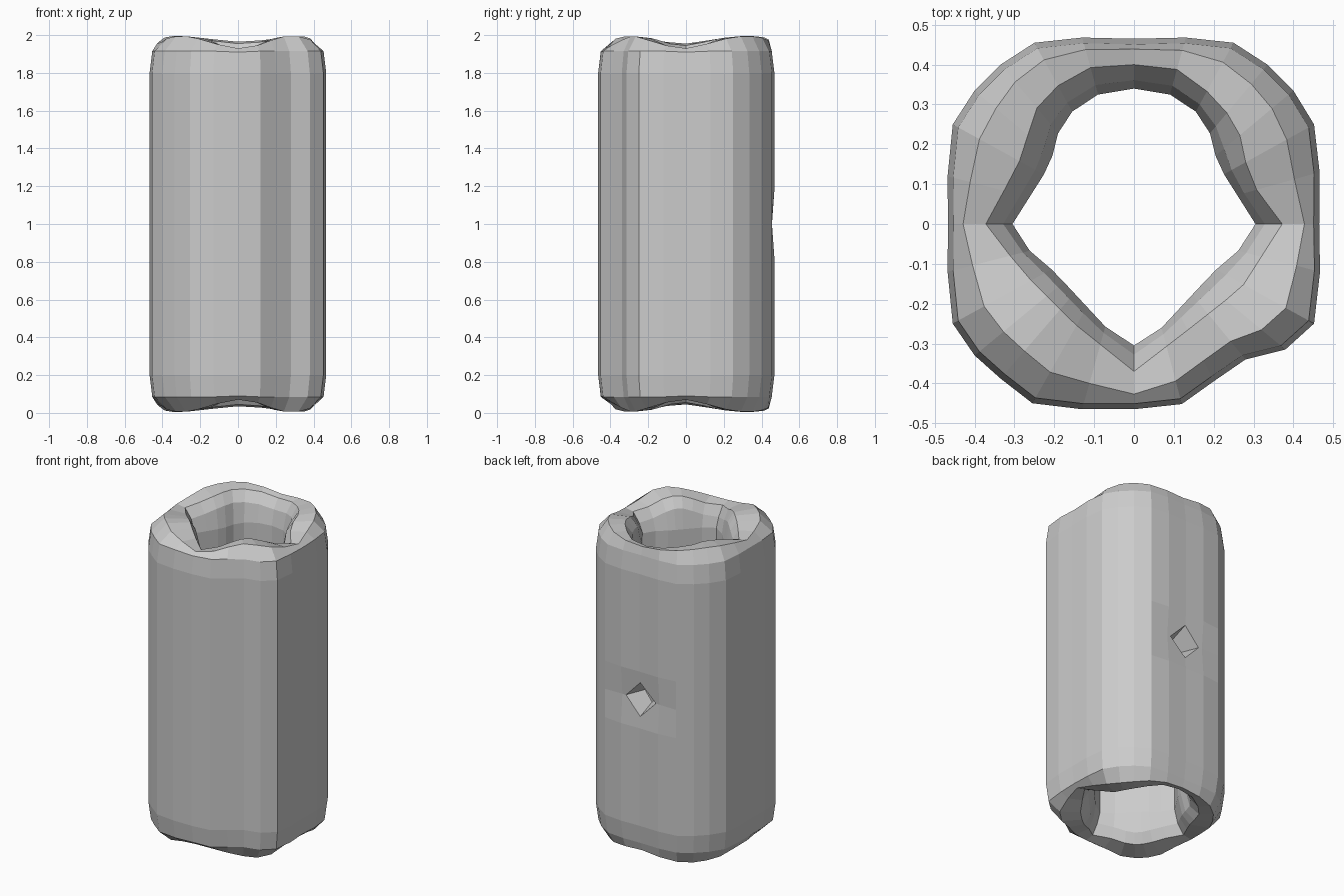
import bpy, bmesh, math
from mathutils import Vector
from mathutils.geometry import intersect_line_line_2d

if "Cube" in bpy.data.objects:
    bpy.data.objects.remove(bpy.data.objects["Cube"])

# Plan profiles (x, y), counter-clockwise from the front
OUTER = [(0, -.465), (.12, -.452), (.20, -.395), (.28, -.34), (.38, -.315), (.452, -.25),
         (.467, -.12), (.465, 0), (.466, .13), (.452, .25), (.40, .335), (.335, .40),
         (.25, .455), (.13, .468), (0, .465), (-.13, .468), (-.25, .455), (-.335, .40),
         (-.40, .335), (-.455, .25), (-.468, .12), (-.467, 0), (-.468, -.12),
         (-.455, -.25), (-.40, -.33), (-.335, -.388), (-.255, -.45), (-.13, -.465)]
RIM = [(0, -.37), (.13, -.27), (.27, -.16), (.372, 0), (.29, .11), (.26, .25),
       (.135, .385), (0, .40), (-.15, .39), (-.245, .29), (-.29, .15), (-.372, 0),
       (-.28, -.12), (-.15, -.25)]
BORE = [(0, -.305), (.065, -.265), (.2, -.12), (.27, -.06), (.305, 0), (.21, .15),
        (.185, .25), (.12, .32), (0, .34), (-.12, .32), (-.185, .25), (-.21, .15),
        (-.305, 0), (-.27, -.06), (-.2, -.12), (-.065, -.265)]


def project(profile, p):
    """Point where the ray from the centre through p meets the profile."""
    end = Vector(p).normalized()
    for i, a in enumerate(profile):
        a, b = Vector(a), Vector(profile[(i + 1) % len(profile)])
        d = b - a
        det = end.x * d.y - end.y * d.x
        if abs(det) < 1e-9:
            continue
        t = (a.x * d.y - a.y * d.x) / det
        s = (a.x * end.y - a.y * end.x) / det
        if t > 0 and -1e-5 <= s <= 1 + 1e-5:
            return end * t
    return Vector(p) * .7


def crest(p):
    """Rim height: high on the corners, dipping in the middle of each side."""
    a = math.atan2(p[1], p[0])
    low = 1.93 + .035 * max(0, math.sin(a)) + .025 * max(0, -math.cos(a))
    return low + (1.995 - low) * math.sin(2 * a) ** 2


# Rings from the bore up over the rim to the outside, for the top half
def half_rings():
    o = [Vector(p) for p in OUTER]
    b = [project(BORE, p) for p in OUTER]
    r = [project(RIM, p) for p in OUTER]
    h = [crest(p) for p in OUTER]
    n = range(len(o))
    return [
        [(*b[i], 1.0) for i in n],
        [(*b[i], 1.80) for i in n],
        [(*(b[i].lerp(r[i], .35)), h[i] - .07) for i in n],
        [(*r[i], h[i] - .01) for i in n],
        [(*(r[i].lerp(o[i], .6)), h[i]) for i in n],
        [(*(o[i] * .97), min(1.915, h[i] - .02)) for i in n],
        [(*o[i], 1.80) for i in n],
        [(*o[i], 1.18) for i in n],
    ]


top = half_rings()
middle = [[(*p, 1.0) for p in OUTER]]
bottom = [[(x, y, 2.0 - z) for x, y, z in ring] for ring in reversed(top[1:])]
rings = top + middle + bottom

bm = bmesh.new()
grid = [[bm.verts.new(c) for c in ring] for ring in rings]
count = len(OUTER)
for k, ring in enumerate(grid):
    nxt = grid[(k + 1) % len(grid)]
    for i in range(count):
        j = (i + 1) % count
        bm.faces.new((ring[i], ring[j], nxt[j], nxt[i]))
# Slight dent around the side port
for v in grid[len(top)]:
    if v.co.y > .46:
        v.co.y -= .015
bmesh.ops.recalc_face_normals(bm, faces=bm.faces)
mesh = bpy.data.meshes.new("hollow_post")
bm.to_mesh(mesh)
bm.free()
post = bpy.data.objects.new("hollow_post", mesh)
bpy.context.collection.objects.link(post)

# Tapered diamond port through the back wall
bpy.ops.mesh.primitive_cone_add(vertices=4, radius1=.036, radius2=.132, depth=.24,
                                location=(0, .40, 1.0), rotation=(-math.pi / 2, 0, 0))
cutter = bpy.context.object
cutter.name = "port_cutter"
cutter.hide_render = True
mod = post.modifiers.new("port", "BOOLEAN")
mod.operation = "DIFFERENCE"
mod.solver = "EXACT"
mod.object = cutter
bpy.context.view_layer.objects.active = post
bpy.ops.object.modifier_apply(modifier=mod.name)
bpy.data.objects.remove(cutter)
